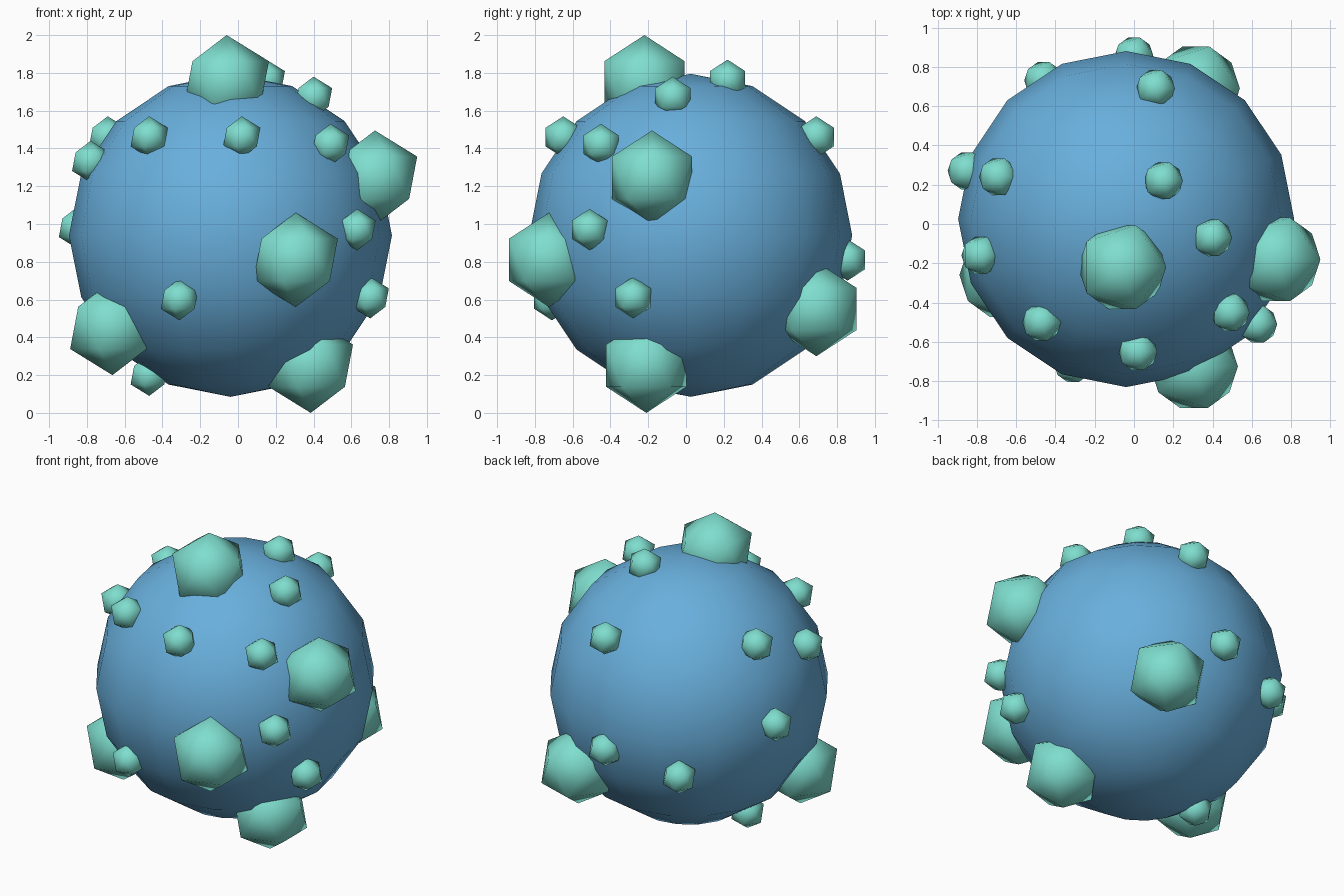
import bpy

# Remove the default object
if "Cube" in bpy.data.objects:
    bpy.data.objects.remove(bpy.data.objects["Cube"], do_unlink=True)


def make_material(name, rgb):
    mat = bpy.data.materials.new(name)
    mat.use_nodes = True
    color = (*rgb, 1.0)
    mat.diffuse_color = color
    mat.node_tree.nodes["Principled BSDF"].inputs["Base Color"].default_value = color
    return mat


def finish(name, mat):
    obj = bpy.context.object
    obj.name = name
    obj.data.materials.append(mat)
    bpy.ops.object.shade_smooth()


blue = make_material("sky blue", (0.14, 0.43, 0.72))
mint = make_material("mint green", (0.21, 0.73, 0.62))

# Round body
bpy.ops.mesh.primitive_uv_sphere_add(segments=16, ring_count=8, radius=0.855,
                                     location=(-0.04, 0.025, 0.94))
finish("body", blue)

# Large and small knobs, each centred on the body's surface
large = [(-0.06, -0.22, 1.75), (0.305, -0.725, 0.81), (0.725, -0.18, 1.245),
         (-0.665, -0.26, 0.45), (0.385, -0.21, 0.25), (0.315, 0.69, 0.55)]
small = [(-0.47, -0.50, 1.46), (0.02, -0.65, 1.46), (0.49, -0.45, 1.42),
         (0.40, -0.07, 1.67), (0.15, 0.22, 1.76), (-0.69, 0.24, 1.46),
         (-0.78, -0.16, 1.33), (-0.85, 0.27, 0.98), (-0.31, -0.71, 0.60),
         (0.63, -0.51, 0.97), (0.70, -0.28, 0.61), (-0.47, 0.02, 0.20),
         (0.11, 0.69, 1.46), (0.00, 0.855, 0.81), (-0.46, 0.73, 0.70)]

for label, radius, spots in (("large_knob", 0.25, large), ("small_knob", 0.11, small)):
    for i, spot in enumerate(spots, 1):
        bpy.ops.mesh.primitive_ico_sphere_add(subdivisions=1, radius=radius, location=spot)
        finish(f"{label}_{i}", mint)
